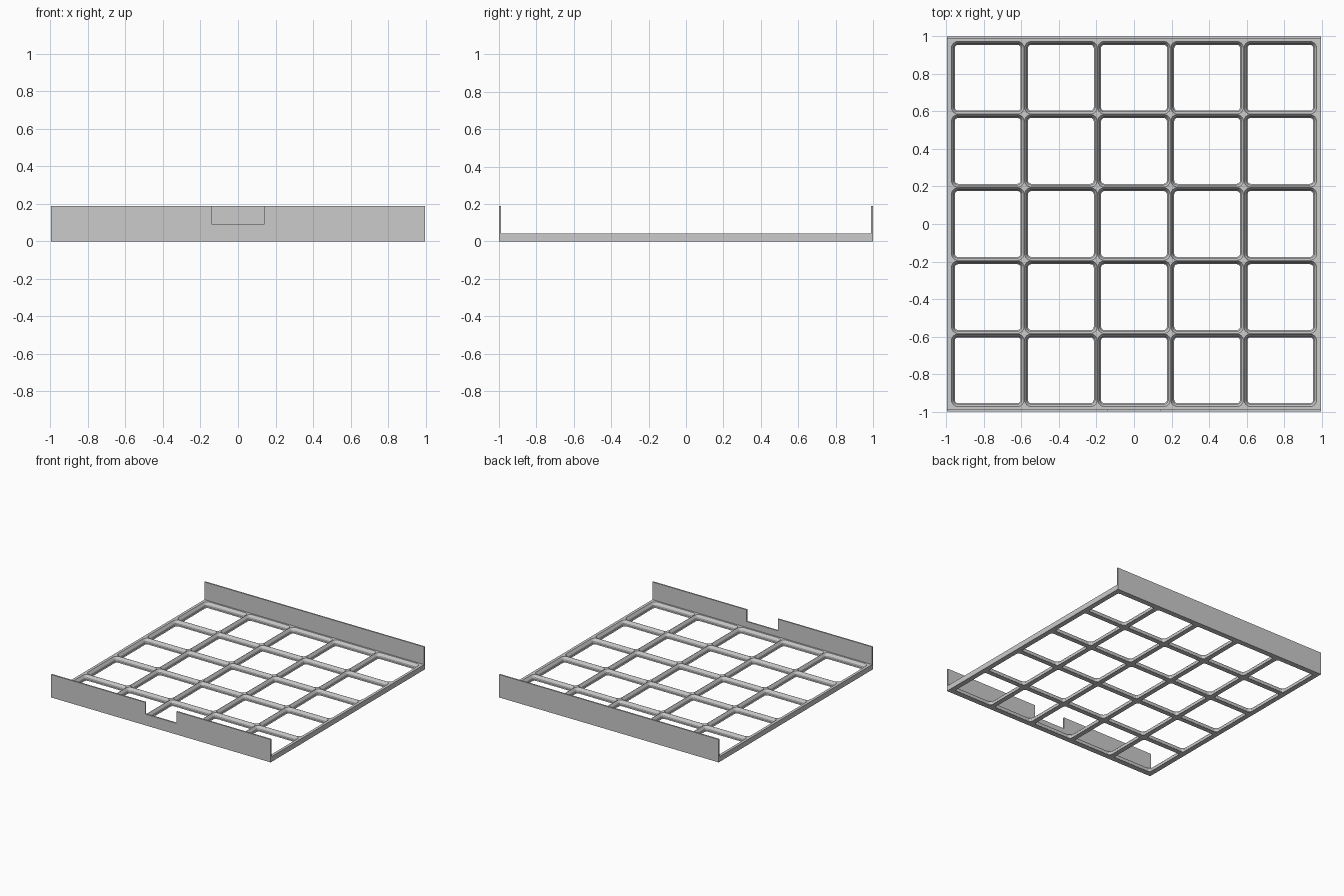
import bpy, bmesh, math

if "Cube" in bpy.data.objects:
    bpy.data.objects.remove(bpy.data.objects["Cube"])

PITCH, HX, HY = 0.39, 0.997, 1.0      # cell size, half width, half depth
BASE, WALL, THICK = 0.043, 0.188, 0.012

grey = bpy.data.materials.new("light grey")
grey.diffuse_color = (0.6, 0.6, 0.6, 1)
grey.use_nodes = True
grey.node_tree.nodes["Principled BSDF"].inputs["Base Color"].default_value = grey.diffuse_color


def finish(name, bm):
    bmesh.ops.remove_doubles(bm, verts=bm.verts, dist=1e-5)
    bmesh.ops.recalc_face_normals(bm, faces=bm.faces)
    mesh = bpy.data.meshes.new(name)
    bm.to_mesh(mesh)
    bm.free()
    mesh.materials.append(grey)
    ob = bpy.data.objects.new(name, mesh)
    bpy.context.collection.objects.link(ob)
    return ob


def rounded(cx, cy, half, r, z, seg=6):
    """Rounded square loop, four corners of seg + 1 points each."""
    pts = []
    for q, (sx, sy) in enumerate(((1, 1), (-1, 1), (-1, -1), (1, -1))):
        for k in range(seg + 1):
            a = (q + k / seg) * math.pi / 2
            pts.append((cx + sx * (half - r) + r * math.cos(a),
                        cy + sy * (half - r) + r * math.sin(a), z))
    return pts


# Stepped pocket: (half opening, corner radius, height) from floor to rim
STEPS = [(0.1755, 0.0175, 0), (0.1755, 0.0175, 0.001), (0.181, 0.023, 0.0065),
         (0.181, 0.023, 0.0235), (0.194, 0.037, BASE)]

# Open lattice of 5 x 5 pockets
bm = bmesh.new()
for i in range(-2, 3):
    for j in range(-2, 3):
        cx, cy = i * PITCH, j * PITCH
        loops = [[bm.verts.new(p) for p in rounded(cx, cy, *s)] for s in STEPS]
        n = len(loops[0])
        for a, b in zip(loops, loops[1:]):
            for k in range(n):
                m = (k + 1) % n
                bm.faces.new((a[k], a[m], b[m], b[k]))
        # flat frame round each pocket, reaching the rim on the outer cells
        x0 = -HX if i == -2 else cx - PITCH / 2
        x1 = HX if i == 2 else cx + PITCH / 2
        y0 = -HY if j == -2 else cy - PITCH / 2
        y1 = HY if j == 2 else cy + PITCH / 2
        box = [(x1, y1), (x0, y1), (x0, y0), (x1, y0)]
        for loop, z in ((loops[0], 0), (loops[-1], BASE)):
            c = [bm.verts.new((x, y, z)) for x, y in box]
            seg = n // 4
            for q in range(4):
                part = loop[q * seg:(q + 1) * seg]
                for u, v in zip(part, part[1:]):
                    bm.faces.new((c[q], u, v))
                bm.faces.new((c[q], part[-1], loop[(q + 1) * seg % n], c[(q + 1) % 4]))
# outer sides
ring = [(HX, HY), (-HX, HY), (-HX, -HY), (HX, -HY)]
for (xa, ya), (xb, yb) in zip(ring, ring[1:] + ring[:1]):
    bm.faces.new([bm.verts.new(p) for p in
                  ((xa, ya, 0), (xb, yb, 0), (xb, yb, BASE), (xa, ya, BASE))])
grid = finish("grid_base", bm)


def wall(name, profile, y):
    """Upright plate from an x-z outline."""
    bm = bmesh.new()
    face = bm.faces.new([bm.verts.new((x, y, z)) for x, z in profile])
    ext = bmesh.ops.extrude_face_region(bm, geom=[face])
    for v in ext["geom"]:
        if isinstance(v, bmesh.types.BMVert):
            v.co.y += THICK
    return finish(name, bm)


# Plain back wall, front wall with a finger notch
wall("back_wall", [(-HX, 0), (HX, 0), (HX, WALL), (-HX, WALL)], HY - THICK)
wall("front_wall", [(-HX, 0), (HX, 0), (HX, WALL), (0.141, WALL), (0.141, 0.092),
                    (-0.141, 0.092), (-0.141, WALL), (-HX, WALL)], -HY)
